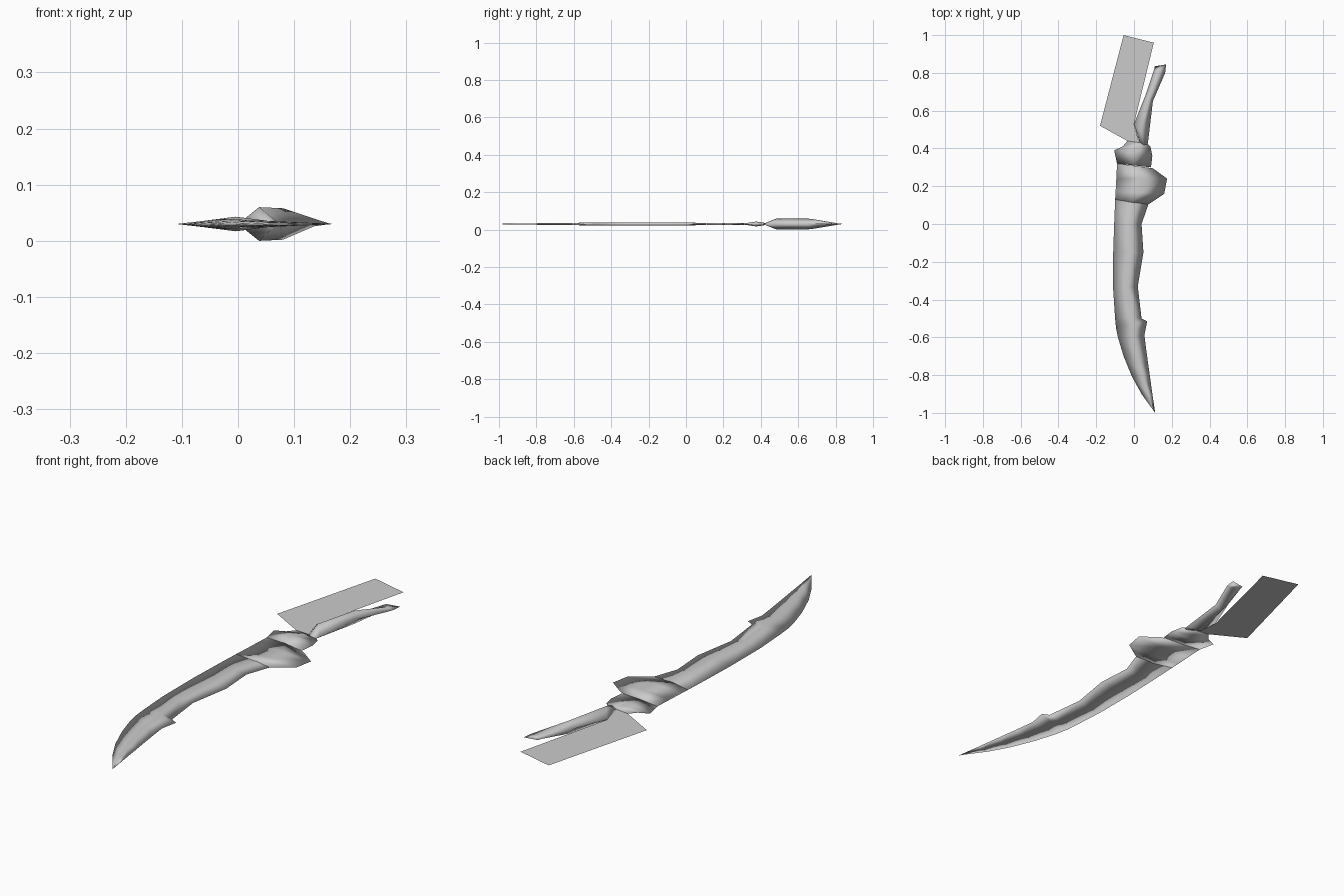
import bpy
import bmesh

if "Cube" in bpy.data.objects:
    bpy.data.objects.remove(bpy.data.objects["Cube"], do_unlink=True)

MID = 0.03  # height of the flat mid plane

steel = bpy.data.materials.new("plain grey")
steel.use_nodes = True
grey = (0.6, 0.6, 0.6, 1.0)
steel.diffuse_color = grey
steel.node_tree.nodes["Principled BSDF"].inputs["Base Color"].default_value = grey


def finish(name, bm, smooth):
    mesh = bpy.data.meshes.new(name)
    for face in bm.faces:
        face.smooth = smooth
    bm.to_mesh(mesh)
    bm.free()
    mesh.materials.append(steel)
    part = bpy.data.objects.new(name, mesh)
    bpy.context.collection.objects.link(part)
    return part


def lens_loft(name, stations, ridge=0.5):
    """Join diamond sections: left x, y, right x, y and half thickness."""
    bm = bmesh.new()
    rings = []
    for lx, ly, rx, ry, half in stations:
        mx, my = lx + (rx - lx) * ridge, ly + (ry - ly) * ridge
        corners = [(lx, ly, MID), (mx, my, MID + half),
                   (rx, ry, MID), (mx, my, MID - half)]
        rings.append([bm.verts.new(c) for c in corners])
    for a, b in zip(rings, rings[1:]):
        for i in range(4):
            j = (i + 1) % 4
            bm.faces.new((a[i], a[j], b[j], b[i]))
    for ring in (rings[0], rings[-1]):
        bm.faces.new(ring)
    bmesh.ops.remove_doubles(bm, verts=bm.verts, dist=0.0001)
    bmesh.ops.dissolve_degenerate(bm, edges=bm.edges, dist=0.0001)
    bmesh.ops.recalc_face_normals(bm, faces=bm.faces)
    return finish(name, bm, True)


# Curved blade with a small notch on its straight edge
lens_loft("blade", [
    (-.09, .31, .09, .29, .003),
    (-.1, .12, .075, .1, .004),
    (-.105, 0, .04, 0, .009),
    (-.11, -.15, .05, -.15, .009),
    (-.11, -.35, .02, -.33, .009),
    (-.1, -.5, .04, -.5, .009),
    (-.095, -.55, .07, -.515, .008),
    (-.085, -.6, .055, -.59, .006),
    (-.055, -.7, .068, -.69, .005),
    (-.01, -.81, .082, -.79, .004),
    (.04, -.9, .096, -.89, .003),
    (.108, -.995, .112, -1, .001),
], ridge=0.6)

# Guard wrapped around the blade root, with a lug on one side
lens_loft("guard", [
    (-.1, .13, .07, .1, .005),
    (-.096, .17, .16, .16, .006),
    (-.093, .24, .175, .24, .006),
    (-.09, .32, .1, .295, .006),
])

# Collar between guard and grip
lens_loft("collar", [
    (-.09, .32, .09, .3, .003),
    (-.105, .39, .097, .36, .013),
    (-.06, .41, .087, .41, .008),
    (-.035, .44, .07, .425, .003),
])

# Tapering grip leaning to one side
lens_loft("grip", [
    (.03, .43, .07, .41, .003),
    (0, .53, .075, .44, .03),
    (.06, .68, .1, .65, .028),
    (.107, .82, .165, .8, .004),
    (.11, .835, .17, .845, 0),
])

# Flat cloth streamer
ribbon = bmesh.new()
outline = [(-.055, 1), (-.18, .52), (-.035, .44), (.03, .42),
           (0, .53), (-.035, .735), (.105, .96)]
ribbon.faces.new([ribbon.verts.new((x, y, MID)) for x, y in outline])
bmesh.ops.triangulate(ribbon, faces=ribbon.faces)
finish("ribbon", ribbon, False)
